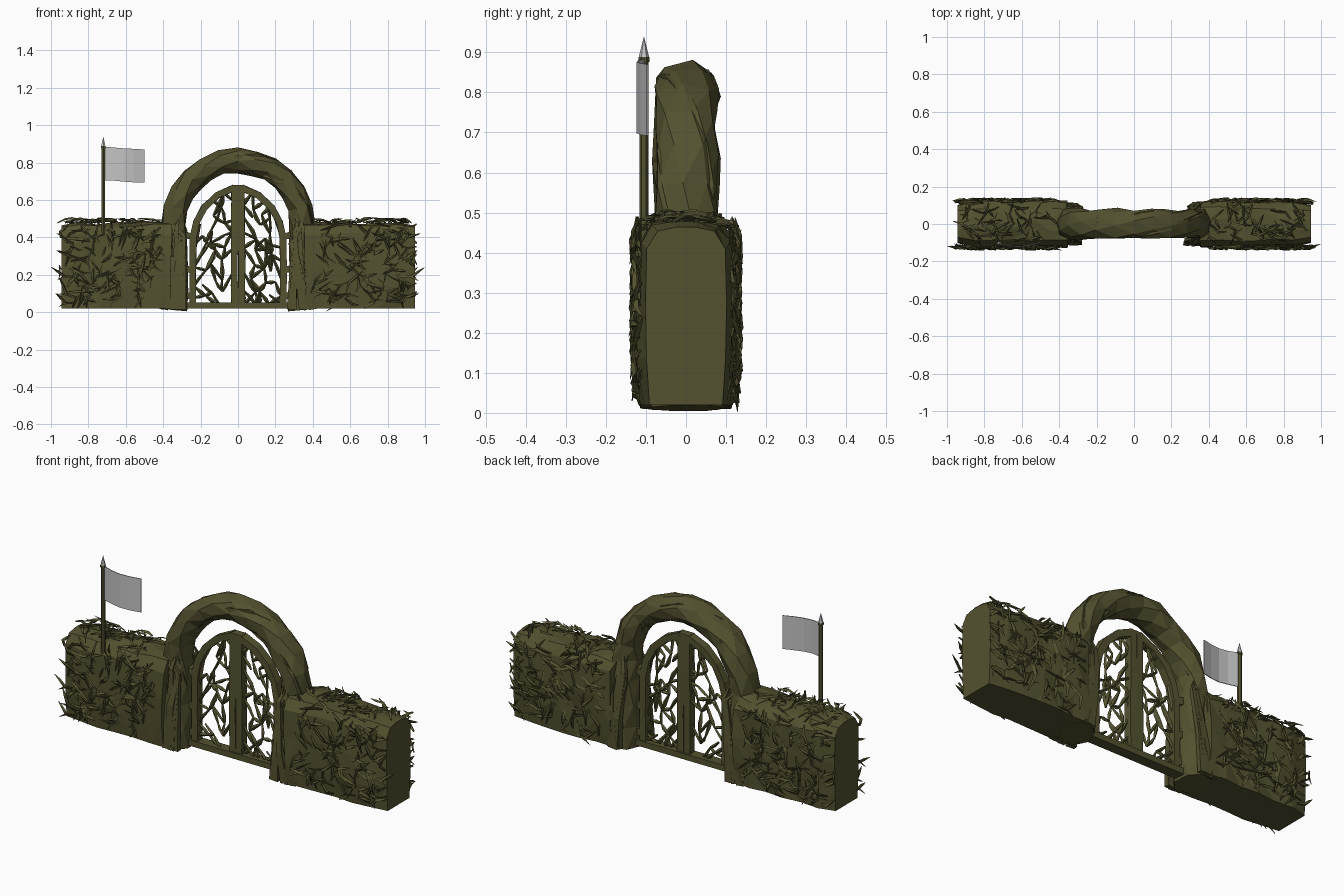
import bpy, bmesh, math, random
from mathutils import Vector, Matrix

if "Cube" in bpy.data.objects:
    bpy.data.objects.remove(bpy.data.objects["Cube"])

random.seed(7)
R = random.uniform


def material(name, rgb):
    m = bpy.data.materials.new(name)
    m.diffuse_color = (*rgb, 1)
    m.use_nodes = True
    m.node_tree.nodes["Principled BSDF"].inputs["Base Color"].default_value = m.diffuse_color
    return m


OLIVE = material("olive bark", (0.088, 0.083, 0.029))
GREY = material("flag grey", (0.55, 0.55, 0.55))


def finish(bm, name, mat):
    bmesh.ops.recalc_face_normals(bm, faces=bm.faces)
    me = bpy.data.meshes.new(name)
    bm.to_mesh(me)
    bm.free()
    me.materials.append(mat)
    ob = bpy.data.objects.new(name, me)
    bpy.context.collection.objects.link(ob)
    return ob


def skin(bm, rings):
    """Join rings of points into a capped tube."""
    rs = [[bm.verts.new(p) for p in r] for r in rings]
    n = len(rs[0])
    for a, b in zip(rs, rs[1:]):
        for i in range(n):
            j = (i + 1) % n
            bm.faces.new((a[i], a[j], b[j], b[i]))
    bm.faces.new(rs[0])
    bm.faces.new(rs[-1])


def sweep(bm, pts, radii, n=4, ref=(0, 1, 0), twist=0.0, jitter=0.0, phase=math.pi / 4):
    """Sweep an n-gon with (in-plane, along ref) radii along a path."""
    pts = [Vector(p) for p in pts]
    ref = Vector(ref)
    rings = []
    for k, p in enumerate(pts):
        t = pts[min(k + 1, len(pts) - 1)] - pts[max(k - 1, 0)]
        side = t.cross(ref).normalized()
        up = side.cross(t).normalized()
        ra, rb = radii[k]
        ring = []
        for i in range(n):
            a = 2 * math.pi * i / n + phase + twist * k
            s = 1 + R(-jitter, jitter)
            ring.append(p + side * ra * s * math.cos(a) + up * rb * s * math.sin(a))
        rings.append(ring)
    skin(bm, rings)


def twig(bm, a, b, r, normal, lift=0.012):
    """Bent thorny twig, thick in the middle and pointed at the ends."""
    a, b, nrm = Vector(a), Vector(b), Vector(normal)
    d = b - a
    bend = d.cross(nrm) * R(-0.22, 0.22)
    m1 = a + d * 0.35 + bend + nrm * lift
    m2 = a + d * 0.7 + bend * 0.4 + nrm * lift * R(0.3, 1)
    sweep(bm, [a, m1, m2, b],
          [(r * .5, r * .5), (r, r * .8), (r * .8, r * .7), (r * .15, r * .15)], 3, normal, 0.3)
    if random.random() < 0.5:                     # side thorn
        e = m1 + bend.normalized() * R(.02, .04) + d * 0.2 + nrm * R(-.004, .008)
        sweep(bm, [m1, e], [(r * .7, r * .6), (r * .1, r * .1)], 3, normal)


# hedge walls: lofted body with twigs over the front, back and top
HALF = [(-.11, .02), (-.119, .14), (-.122, .28), (-.118, .42), (-.085, .465), (-.03, .475)]
PROFILE = HALF + [(-y, z) for y, z in reversed(HALF)]
for s, label in ((-1, "left"), (1, "right")):
    bm = bmesh.new()
    rings = []
    xs = [.36, .45, .55, .65, .75, .85, .945]
    for x in xs:
        ky, kz, j = (.83, .975, 0) if x == xs[-1] else (1, 1, .008)
        rings.append([(s * (x + R(-j, j)), y * ky + R(-j, j),
                       .02 + (z - .02) * kz + (R(-j, j) if z > .1 else 0)) for y, z in PROFILE])
    skin(bm, rings)
    bmesh.ops.triangulate(bm, faces=[f for f in bm.faces if len(f.verts) == 4])
    finish(bm, label + "_hedge_wall", OLIVE)

    bm = bmesh.new()
    for side in (-1, 1):
        for k in range(85):
            x, z = R(.42, .93), R(.05, .46)
            a, l = R(0, 2 * math.pi), R(.03, .075)
            dx, dz = l * math.cos(a), l * math.sin(a)
            lim = lambda v, lo, hi: max(lo, min(hi, v))
            y0 = side * (.122 if .1 < z < .43 else .114) * (.93 if x > .88 else 1)
            twig(bm, (s * lim(x - dx, .39, .955), y0, lim(z - dz, .02, .49)),
                 (s * lim(x + dx, .39, .955), y0, lim(z + dz, .02, .49)),
                 R(.006, .011), (0, side, 0), R(.005, .014))
        # twigs poking out past the outer end
        for z in (.24, .42, .1, .33):
            tip = .998 if z == .24 and side < 0 else R(.955, .975)
            twig(bm, (s * .88, side * .118, z - .05), (s * tip, side * R(.105, .125), z),
                 .01, (0, side, 0))
    for k in range(40):
        x, y, a, l = R(.42, .91), R(-.09, .09), R(0, 6.28), R(.03, .07)
        dx, dy = l * math.cos(a), l * math.sin(a)
        cy = lambda v: max(-.12, min(.12, v))
        hz = lambda v: .478 - (.02 if abs(v) > .09 else 0)
        y1, y2 = cy(y - dy), cy(y + dy)
        twig(bm, (s * max(x - dx, .39), y1, hz(y1)),
             (s * min(x + dx, .95), y2, hz(y2) + R(0, .025)), R(.005, .01), (0, 0, 1), R(.004, .014))
    finish(bm, label + "_hedge_twigs", OLIVE)

# twisted trunk arch
path = [(-.35, 0, .012), (-.34, 0, .12), (-.335, 0, .24), (-.335, 0, .36)]
rad = [(.085, .105), (.075, .095), (.068, .09), (.066, .088)]
for i in range(13):
    a = math.pi * (1 - i / 12)
    path.append((.345 * math.cos(a), 0, .47 + .34 * math.sin(a)))
    rad.append((.068, .082))
path += [(-x, y, z) for x, y, z in reversed(path[:4])]
rad += rad[3::-1]
bm = bmesh.new()
sweep(bm, path, rad, 7, twist=0.3, jitter=0.1)
bmesh.ops.triangulate(bm, faces=[f for f in bm.faces if len(f.verts) == 4])
finish(bm, "trunk_arch", OLIVE)

# thick vines winding around the arch and roots on its pillars
bm = bmesh.new()
for ph in (0, 2.1, 4.2):
    vine, vr = [], []
    for k in range(2, len(path) - 2):
        c, a = Vector(path[k]), ph + k * 0.5
        out = Vector((c.x, 0, max(c.z - .47, 0))).normalized()
        vine.append(c + out * .048 * math.cos(a) + Vector((0, .058 * math.sin(a), 0)))
        vr.append((.02, .02))
    sweep(bm, vine, vr, 4, jitter=.2)
for s in (-1, 1):
    for side in (-1, 1):
        for k in range(6):
            x0, x1 = R(.28, .40), R(.28, .38)
            sweep(bm, [(s * x0, side * .1, .015), (s * (x0 + x1) / 2, side * R(.09, .108), R(.15, .25)),
                       (s * x1, side * .085, R(.36, .44)), (s * R(.3, .38), side * .06, R(.48, .54))],
                  [(.028, .018), (.022, .018), (.016, .014), (.003, .003)], 4, jitter=.2)
finish(bm, "arch_vines_and_roots", OLIVE)

# gate doors: bent frame, stile, rail, hinges and a lattice of twigs
TOP = [(.24, .40), (.222, .48), (.18, .56), (.11, .625), (.02, .665)]


def top_z(x):
    for (xa, za), (xb, zb) in zip(TOP, TOP[1:]):
        if xb <= x <= xa:
            return za + (zb - za) * (xa - x) / (xa - xb)
    return .66


for s, label in ((-1, "left"), (1, "right")):
    bm = bmesh.new()
    fr = [(.24, .02), (.243, .2)] + TOP
    sweep(bm, [(s * x, 0, z) for x, z in fr], [(.025, .03)] * len(fr), 4, jitter=.08)
    sweep(bm, [(s * .018, 0, .02), (s * .02, 0, .25), (s * .018, 0, .45), (s * .017, 0, .68)],
          [(.026, .03)] * 4, 4, jitter=.06)
    sweep(bm, [(0, 0, .035), (s * .3, 0, .035)], [(.022, .04)] * 2, 4)
    for z in (.08, .22, .40):
        sweep(bm, [(s * .23, 0, z), (s * .31, 0, z + .02)], [(.02, .025), (.03, .03)], 4)
    finish(bm, label + "_gate_frame", OLIVE)

    bm = bmesh.new()
    cols, rows = 4, 8
    node = {}
    for i in range(cols + 1):
        x = .03 + .205 * i / cols
        for j in range(rows + 1):
            inner = 0 < i < cols
            px = x + (R(-.018, .018) if inner else 0)
            pz = .04 + (top_z(min(px, .235)) - .04) * j / rows
            node[i, j] = Vector((s * px, R(-.008, .008), pz + (R(-.02, .02) if 0 < j < rows else 0)))
    for i in range(cols):
        for j in range(rows):
            picks = [((i, j), (i + 1, j + 1)), ((i + 1, j), (i, j + 1)),
                     ((i, j), (i, j + 1)), ((i, j), (i + 1, j))]
            for (a, b), chance in zip(picks, (.5, .5, .6, .25)):
                if random.random() < chance:
                    p, q = node[a], node[b]
                    sweep(bm, [p, p.lerp(q, R(.3, .6)) + Vector((R(-.006, .006), 0, 0)), q],
                          [(.006, .006), (R(.008, .013), .01), (.005, .005)], 4, phase=0)
    finish(bm, label + "_gate_twigs", OLIVE)

# flag pole, spear tip and flag
PX, PY = -.72, -.105


def cone(name, r1, r2, z0, z1, mat):
    bm = bmesh.new()
    bmesh.ops.create_cone(bm, cap_ends=True, segments=6, radius1=r1, radius2=r2, depth=z1 - z0,
                          matrix=Matrix.Translation((PX, PY, (z0 + z1) / 2)))
    finish(bm, name, mat)


cone("flag_pole", .011, .011, .42, .89, OLIVE)
cone("pole_collar", .014, .014, .876, .888, OLIVE)
cone("pole_tip", .013, 0, .888, .94, GREY)

bm = bmesh.new()
skin(bm, [[(x, y - .002, zb), (x, y + .002, zb), (x, y + .002, zt), (x, y - .002, zt)]
          for x, y, zb, zt in ((-.715, -.105, .705, .885), (-.66, -.118, .703, .88),
                               (-.61, -.121, .698, .876), (-.555, -.112, .694, .873),
                               (-.50, -.097, .692, .87))])
finish(bm, "flag", GREY)
